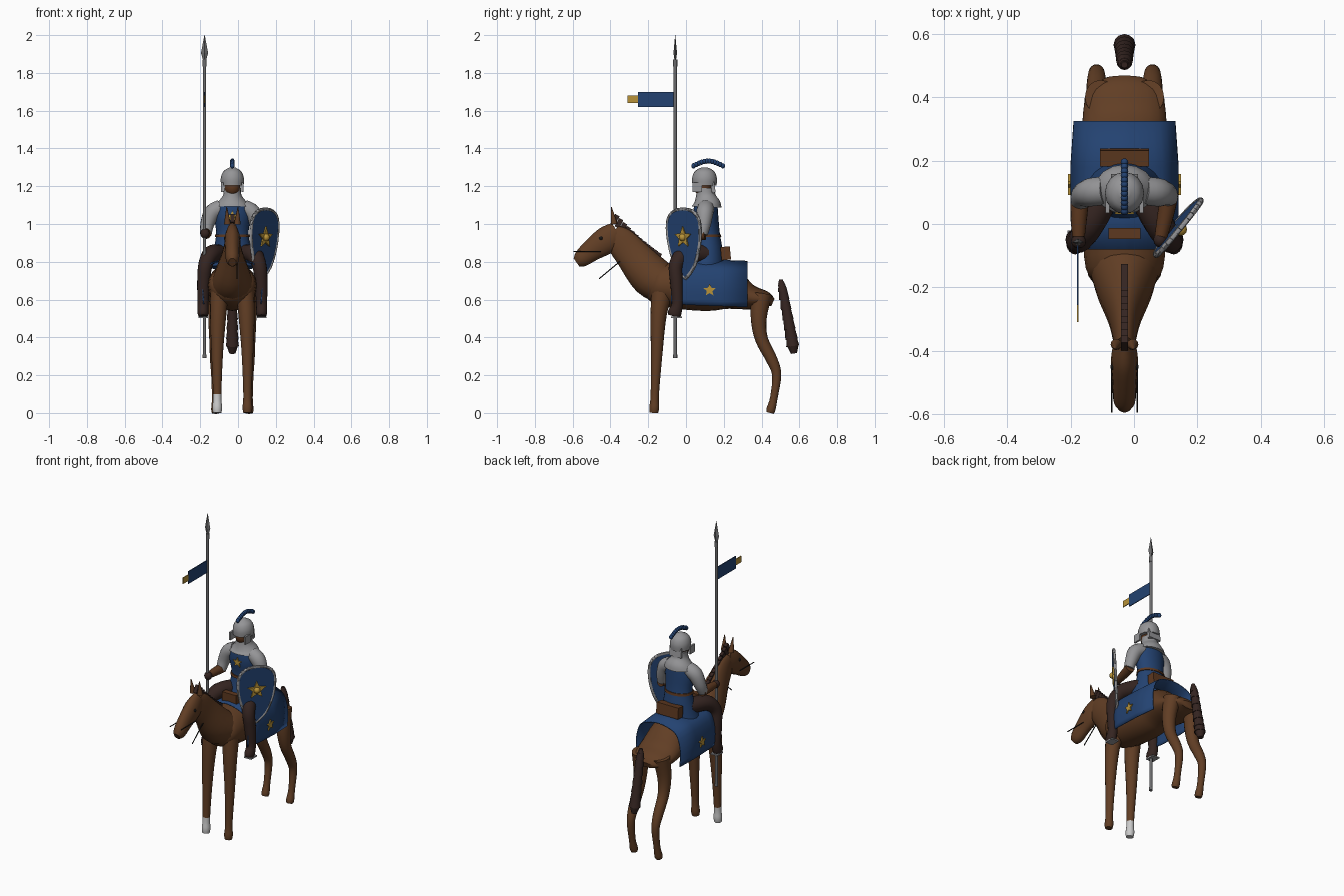
import bpy, bmesh, math
from mathutils import Vector, Matrix

old = bpy.data.objects.get("Cube")
if old:
    bpy.data.objects.remove(old, do_unlink=True)

CX = -0.03  # middle line of horse and rider


def material(name, *rgb):
    m = bpy.data.materials.new(name)
    m.use_nodes = True
    m.diffuse_color = (*rgb, 1)
    bsdf = next(n for n in m.node_tree.nodes if n.type == 'BSDF_PRINCIPLED')
    bsdf.inputs["Base Color"].default_value = (*rgb, 1)
    return m


coat = material("chestnut coat", .12, .048, .018)
dark = material("dark brown", .035, .018, .015)
blue = material("heraldic blue", .017, .055, .165)
steel = material("steel", .3, .3, .31)
iron = material("lance grey", .15, .15, .155)
gold = material("gold", .48, .29, .04)
white = material("white", .6, .6, .6)
leather = material("leather", .11, .04, .014)
black = material("black", .008, .008, .008)


def finish(name, bm, mat, smooth=True, angle=45):
    bmesh.ops.recalc_face_normals(bm, faces=bm.faces)
    me = bpy.data.meshes.new(name)
    bm.to_mesh(me)
    bm.free()
    me.materials.append(mat)
    for p in me.polygons:
        p.use_smooth = smooth
    if smooth:
        me.set_sharp_from_angle(angle=math.radians(angle))
    ob = bpy.data.objects.new(name, me)
    bpy.context.scene.collection.objects.link(ob)
    return ob


def refine(st, n):
    # Catmull-Rom through the stations
    out = []
    for i in range(len(st) - 1):
        a, b, c, d = st[max(i - 1, 0)], st[i], st[i + 1], st[min(i + 2, len(st) - 1)]
        for k in range(n):
            t = k / n
            out.append([.5 * (2 * q + (r - p) * t + (2 * p - 5 * q + 4 * r - s) * t * t
                              + (3 * q - p - 3 * r + s) * t ** 3)
                        for p, q, r, s in zip(a, b, c, d)])
    return out + [list(st[-1])]


def loft(name, stations, mat, sides=16, sub=4, angle=45):
    # stations: x, y, z, half width, half depth across the path
    st = refine([s if len(s) == 5 else (*s, s[3]) for s in stations], sub)
    bm, rings = bmesh.new(), []
    for i, s in enumerate(st):
        t = (Vector(st[min(i + 1, len(st) - 1)][:3]) - Vector(st[max(i - 1, 0)][:3])).normalized()
        u = (Vector((1, 0, 0)) - t * t.x).normalized()
        v = t.cross(u)
        rings.append([bm.verts.new(Vector(s[:3]) + u * s[3] * math.cos(a) + v * s[4] * math.sin(a))
                      for a in (math.tau * k / sides for k in range(sides))])
    for a, b in zip(rings, rings[1:]):
        for k in range(sides):
            j = (k + 1) % sides
            bm.faces.new((a[k], a[j], b[j], b[k]))
    bm.faces.new(rings[0])
    bm.faces.new(rings[-1])
    return finish(name, bm, mat, angle=angle)


def rod(name, a, b, r1, r2, mat, sides=10):
    a, b = Vector(a), Vector(b)
    bm = bmesh.new()
    m = Matrix.Translation((a + b) / 2) @ (b - a).to_track_quat('Z', 'Y').to_matrix().to_4x4()
    bmesh.ops.create_cone(bm, cap_ends=True, segments=sides, radius1=r1, radius2=r2,
                          depth=(b - a).length, matrix=m)
    return finish(name, bm, mat)


def ball(name, c, size, mat):
    bm = bmesh.new()
    bmesh.ops.create_uvsphere(bm, u_segments=12, v_segments=8, radius=1,
                              matrix=Matrix.Translation(c) @ Matrix.Diagonal((*size, 1)))
    return finish(name, bm, mat)


def box(name, c, size, mat, tilt=0):
    bm = bmesh.new()
    bmesh.ops.create_cube(bm, size=1, matrix=Matrix.Translation(c) @ Matrix.Rotation(tilt, 4, 'X')
                          @ Matrix.Diagonal((*size, 1)))
    return finish(name, bm, mat, False)


def plate(name, pts, origin, xaxis, yaxis, thick, mat):
    # flat outline raised along its own normal
    o, x, y = Vector(origin), Vector(xaxis).normalized(), Vector(yaxis).normalized()
    bm = bmesh.new()
    f = bm.faces.new([bm.verts.new(o + x * p + y * q) for p, q in pts])
    r = bmesh.ops.extrude_face_region(bm, geom=[f])
    bmesh.ops.translate(bm, vec=x.cross(y) * thick,
                        verts=[g for g in r['geom'] if isinstance(g, bmesh.types.BMVert)])
    return finish(name, bm, mat, False)


def star(name, r, *where):
    pts = [((r if k % 2 == 0 else r * .45) * math.sin(k * math.pi / 5),
            (r if k % 2 == 0 else r * .45) * math.cos(k * math.pi / 5)) for k in range(10)]
    return plate(name, pts, *where, .008, gold)


# Horse trunk, neck and head
loft("horse_body", [(CX, -.19, .69, .07, .07), (CX, -.14, .68, .122, .11), (CX, .05, .67, .132, .128),
                    (CX, .2, .665, .13, .122), (CX, .33, .615, .132, .07), (CX, .42, .6, .115, .045),
                    (CX, .46, .585, .06, .02)], coat, 20)
loft("horse_neck", [(CX, -.1, .67, .12, .1), (CX, -.185, .725, .098, .112), (CX, -.285, .84, .055, .092),
                    (CX, -.35, .915, .038, .078), (CX, -.39, .955, .03, .05)], coat)
loft("horse_head", [(CX, -.36, .955, .03, .06), (CX, -.42, .915, .042, .072), (CX, -.5, .86, .038, .058),
                    (CX, -.555, .815, .035, .045), (CX, -.58, .797, .02, .026)], coat)
ball("forehead_mark", (CX, -.47, .95), (.01, .014, .01), white)

for side, s in (("right", -1), ("left", 1)):
    # Horse legs
    leg = loft(side + "_front_leg", [(CX + s * .065, -.12, .68, .05, .06), (CX + s * .075, -.145, .52, .043),
                                     (CX + s * .08, -.155, .32, .031), (CX + s * .08, -.165, .1, .022),
                                     (CX + s * .08, -.168, .03, .026), (CX + s * .08, -.17, 0, .022)], coat)
    if s < 0:
        leg.data.materials.append(white)
        for p in leg.data.polygons:
            p.material_index = int(p.center.z < .09)
    loft(side + "_hind_leg", [(CX + s * .075, .4, .63, .05, .055), (CX + s * .085, .385, .5, .042),
                              (CX + s * .088, .4, .39, .034), (CX + s * .088, .455, .28, .03),
                              (CX + s * .088, .48, .2, .024), (CX + s * .088, .465, .08, .02),
                              (CX + s * .088, .45, .02, .024), (CX + s * .088, .445, 0, .02)], coat)
    # Ears, eyes and bit
    rod(side + "_ear", (CX + s * .026, -.38, 1.0), (CX + s * .03, -.395, 1.09), .018, .002, coat)
    ball(side + "_eye", (CX + s * .037, -.45, .925), (.008, .01, .01), black)
    rod(side + "_bit", (CX + s * .04, -.595, .855), (CX + s * .04, -.45, .855), .003, .003, black, 6)
    # Rider legs and stirrups
    loft(side + "_rider_leg", [(CX + s * .06, .1, .84, .05), (CX + s * .11, 0, .84, .047),
                               (CX + s * .142, -.052, .785, .038), (CX + s * .152, -.05, .69, .034),
                               (CX + s * .155, -.045, .58, .029), (CX + s * .155, -.06, .53, .029, .036),
                               (CX + s * .155, -.065, .512, .024, .03)], dark)
    box(side + "_stirrup", (CX + s * .155, -.05, .507), (.05, .06, .008), steel)
    # Caparison star and helmet cheek plate
    star(side + "_blanket_star", .035, (CX + s * .17, .125, .65), (0, s, 0), (0, 0, 1))
    box(side + "_cheek_plate", (CX + s * .054, .06, 1.195), (.012, .05, .05), steel)

rod("rein", (-.005, -.46, .71), (-.005, -.34, .81), .003, .003, black, 6)

# Mane and tail
for i in range(12):
    t = i / 11
    box("mane_tuft", (CX, -.375 + .225 * t, 1.025 - .2 * t - .012 * math.sin(math.pi * t)),
        (.022, .026, .05), dark, -.5)
tail_path = refine([(.502, .70, .012), (.512, .65, .025), (.54, .5, .029), (.565, .36, .034)], 3)
for a, b in zip(tail_path, tail_path[1:]):
    rod("tail_lock", (CX, a[0], a[1] + .006), (CX, b[0], b[1] - .006), a[2] * .82, b[2] * 1.02, dark, 12)
rod("tail_tip", (CX, .565, .36), (CX, .572, .315), .032, .016, dark, 12)

# Blanket arched over the back
arch = refine([(.166, .565), (.17, .67), (.14, .765), (.07, .8), (0, .81)], 3)
arch += [(-x, z) for x, z in arch[-2::-1]]
bm = bmesh.new()
rows = [[bm.verts.new((CX + x * k, y, z + lift)) for x, z in arch]
        for y, k, lift in ((-.08, .93, .012), (.02, 1, .006), (.18, 1, 0), (.325, .94, -.005))]
for a, b in zip(rows, rows[1:]):
    for i in range(len(arch) - 1):
        bm.faces.new((a[i], a[i + 1], b[i + 1], b[i]))
blanket = finish("blanket", bm, blue)
blanket.modifiers.new("thickness", 'SOLIDIFY').thickness = .006

# Saddle
box("saddle_cantle", (CX, .21, .845), (.155, .05, .07), leather, .1)
box("saddle_pommel", (CX, -.03, .84), (.1, .035, .06), leather)

# Rider torso
loft("tunic", [(CX, .105, .77, .125, .1), (CX, .115, .86, .1, .08), (CX, .115, .95, .086, .064),
               (CX, .105, 1.04, .096, .066), (CX, .105, 1.1, .09, .062)], blue, 20)
loft("belt", [(CX, .115, .93, .092, .072), (CX, .115, .945, .091, .07)], leather, 20, 1)
star("chest_star", .032, (CX, .04, 1.04), (1, 0, 0), (0, 0, 1))
loft("mail_collar", [(CX, .11, 1.09, .095, .078), (CX, .11, 1.11, .082, .072), (CX, .105, 1.15, .05, .052),
                     (CX, .105, 1.19, .045, .048)], steel)

# Head, helmet and plume
ball("face", (CX, .088, 1.195), (.042, .045, .05), leather)
loft("helmet", [(CX, .098, 1.205, .06, .064), (CX, .098, 1.245, .061, .065), (CX, .098, 1.28, .046, .05),
                (CX, .098, 1.3, .014, .015)], steel)
box("neck_guard", (CX, .143, 1.195), (.085, .02, .06), steel, .15)
for i in range(12):
    t = i / 11
    ball("plume_tuft", (CX, .04 + .155 * t, 1.308 + .025 * math.sin(math.pi * t)), (.012, .012, .014), blue)

# Arms
loft("right_sleeve", [(-.09, .105, 1.085, .045), (-.135, .1, 1.06, .045), (-.162, .09, 1.0, .037),
                      (-.17, .07, .945, .03)], steel)
loft("right_forearm", [(-.17, .085, .95, .029), (-.174, .02, .95, .026), (-.175, -.04, .95, .02)], leather)
ball("right_hand", (-.175, -.055, .95), (.024, .022, .026), dark)
loft("left_sleeve", [(.03, .105, 1.085, .045), (.075, .1, 1.06, .045), (.1, .095, 1.0, .037),
                     (.11, .085, .945, .03)], steel)
loft("left_forearm", [(.113, .1, .945, .029), (.1, .03, .935, .026), (.085, -.04, .93, .02)], leather)
ball("left_hand", (.083, -.05, .93), (.022, .024, .024), dark)

# Shield
half = refine([(0, .185), (.06, .175), (.1, .14), (.112, .08), (.1, -.02), (.062, -.12), (0, -.185)], 3)
outline = half + [(-u, v) for u, v in half[-2:0:-1]]
across, up = Vector((.63, .77, 0)).normalized(), Vector((.03, -.05, 1)).normalized()
up = (up - across * up.dot(across)).normalized()
front = across.cross(up)
middle = Vector((.132, -.005, .895))
plate("shield", outline, middle, across, up, .012, blue)
rim = [middle + across * u + up * v + front * .006 for u, v in outline]
for a, b in zip(rim, rim[1:] + rim[:1]):
    rod("shield_rim", a, b, .009, .009, steel, 8)
star("shield_star", .058, middle + front * .012 + up * .035, across, up)
ball("shield_boss", middle + front * .018 + up * .035, (.02, .02, .02), gold)

# Lance with pennant
LX, LY = -.177, -.057
rod("lance_shaft", (LX, LY, .3), (LX, LY, 1.85), .009, .009, iron)
rod("lance_butt", (LX, LY, .29), (LX, LY, .31), .011, .011, iron)
rod("lance_socket", (LX, LY, 1.835), (LX, LY, 1.87), .011, .011, iron)
for a, b, r1, r2 in ((1.86, 1.905, .006, .019), (1.905, 2.0, .019, .001)):
    bpy_tip = rod("lance_tip", (0, 0, a), (0, 0, b), r1, r2, iron, 4)
    bpy_tip.data.transform(Matrix.Translation((LX, LY, 0)) @ Matrix.Diagonal((1, .5, 1, 1)))
box("pennant", (LX, -.157, 1.66), (.005, .196, .08), blue)
box("pennant_tail", (LX, -.282, 1.66), (.005, .055, .04), gold)
